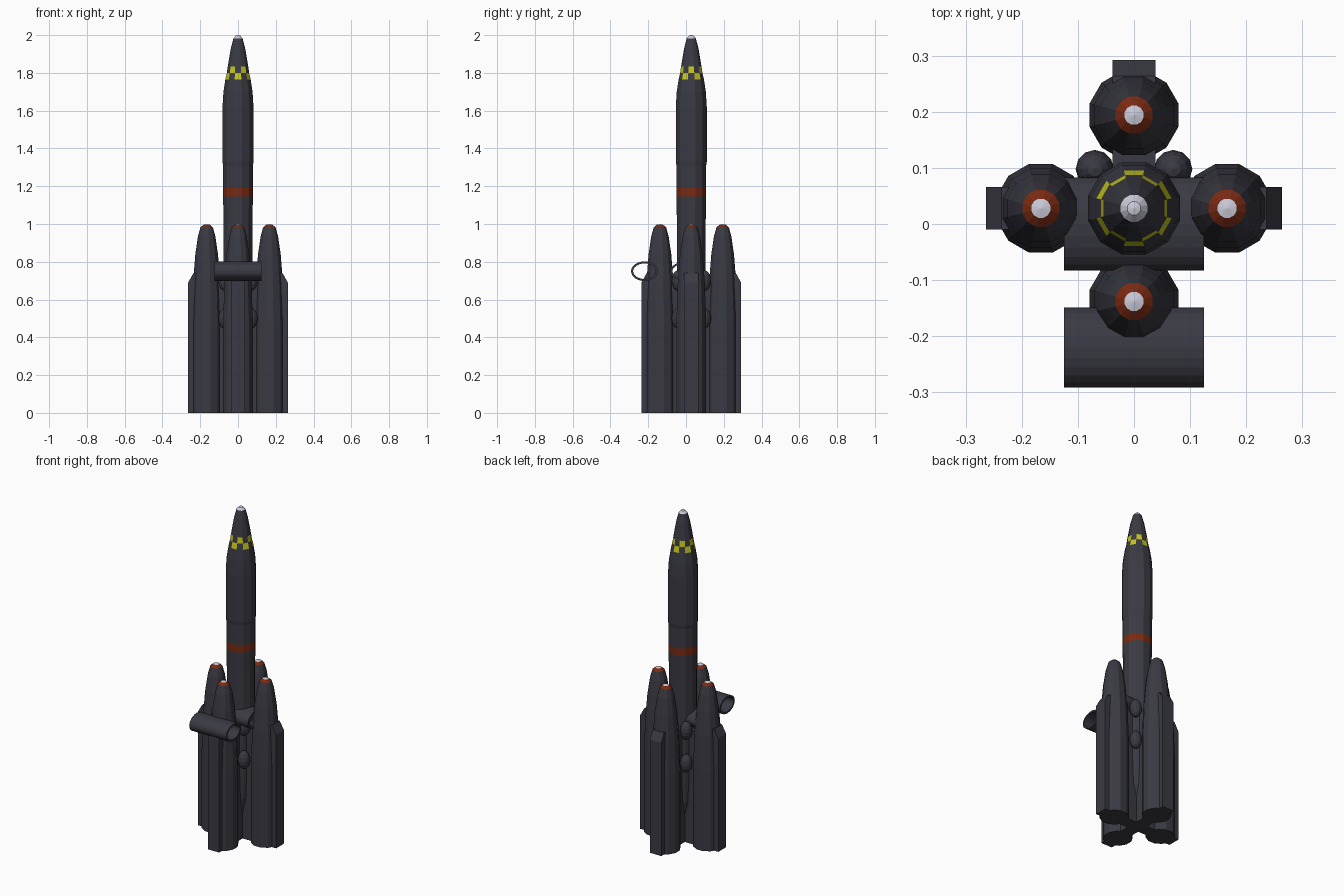
import bpy, bmesh, math
from mathutils import Matrix

cube = bpy.data.objects.get("Cube")
if cube:
    bpy.data.objects.remove(cube, do_unlink=True)


def material(name, rgb):
    m = bpy.data.materials.new(name)
    m.use_nodes = True
    m.diffuse_color = (*rgb, 1)
    m.node_tree.nodes["Principled BSDF"].inputs["Base Color"].default_value = (*rgb, 1)
    return m


MATS = [material("dark_slate", (0.042, 0.042, 0.056)),
        material("rust_red", (0.19, 0.023, 0.006)),
        material("warning_yellow", (0.56, 0.56, 0.012)),
        material("pale_silver", (0.6, 0.6, 0.7))]
DARK, RED, YELLOW, SILVER = range(4)
CY = 0.028       # rocket axis in y
ARM = 0.166      # booster distance from the axis
SIDES = 12


def finish(name, bm, loc=(0, 0, 0)):
    bmesh.ops.recalc_face_normals(bm, faces=bm.faces)
    me = bpy.data.meshes.new(name)
    bm.to_mesh(me)
    bm.free()
    for m in MATS:
        me.materials.append(m)
    ob = bpy.data.objects.new(name, me)
    ob.location = loc
    bpy.context.collection.objects.link(ob)
    return ob


def lathe(name, profile, loc, paint):
    """Turn (radius, height) points into a faceted body; paint(row, side) picks the colour."""
    bm = bmesh.new()
    rings = []
    for r, z in profile:
        if r == 0:
            rings.append([bm.verts.new((0, 0, z))] * SIDES)
            continue
        r /= math.cos(math.pi / SIDES)
        angles = [2 * math.pi * (k + 0.5) / SIDES for k in range(SIDES)]
        rings.append([bm.verts.new((r * math.cos(a), r * math.sin(a), z)) for a in angles])
    for row, (lo, hi) in enumerate(zip(rings, rings[1:])):
        for k in range(SIDES):
            n = (k + 1) % SIDES
            quad = list(dict.fromkeys([lo[k], lo[n], hi[n], hi[k]]))
            bm.faces.new(quad).material_index = paint(row, k)
    bm.faces.new(rings[0])
    return finish(name, bm, loc)


# Core stage with red band, checkered yellow collar and silver tip
core = [(0.045, 0.0), (0.052, 0.16), (0.07, 0.25), (0.076, 0.40), (0.076, 1.0),
        (0.079, 1.145), (0.079, 1.19), (0.079, 1.31), (0.082, 1.33), (0.082, 1.62),
        (0.077, 1.70), (0.067, 1.765), (0.059, 1.80), (0.054, 1.835),
        (0.038, 1.93), (0.024, 1.983), (0.012, 1.997), (0, 2.0)]


def paint_core(row, side):
    z = core[row][1]
    if z == 1.145:
        return RED
    if (z == 1.765 and side % 2 == 0) or (z == 1.80 and side % 2 == 1):
        return YELLOW
    return SILVER if z > 1.98 else DARK


lathe("core_stage", core, (0, CY, 0), paint_core)

# Four side boosters with red collars and silver tips
booster = [(0.079, 0.0), (0.079, 0.48), (0.071, 0.70), (0.060, 0.84),
           (0.046, 0.935), (0.033, 0.982), (0.017, 0.996), (0, 1.0)]


def paint_booster(row, side):
    r = booster[row][0]
    return SILVER if r < 0.02 else RED if r < 0.04 else DARK


for i, label in enumerate(("left", "back", "right", "front")):
    a = i * math.pi / 2
    lathe(label + "_booster", booster,
          (ARM * math.cos(a), CY + ARM * math.sin(a), 0), paint_booster)

# Two crossing spines that join the boosters and stand out as fins
half = [(0.264, 0), (0.264, 0.69), (0.236, 0.74), (0.16, 0.74), (0.12, 0.69)]
outline = half + [(-x, z) for x, z in reversed(half)]
for name, turn in (("side_spine", 0), ("front_back_spine", math.pi / 2)):
    bm = bmesh.new()
    face = bm.faces.new([bm.verts.new((x, -0.038, z)) for x, z in outline])
    out = bmesh.ops.extrude_face_region(bm, geom=[face])
    bmesh.ops.translate(bm, vec=(0, 0.076, 0),
                        verts=[v for v in out["geom"] if isinstance(v, bmesh.types.BMVert)])
    finish(name, bm, (0, CY, 0)).rotation_euler.z = turn

# Rounded tanks on the core, two stacked in each gap between boosters
for sx in (-1, 1):
    for sy in (-1, 1):
        for level, z in (("lower", 0.50), ("upper", 0.70)):
            bm = bmesh.new()
            bmesh.ops.create_uvsphere(bm, u_segments=12, v_segments=8, radius=1,
                                      matrix=Matrix.Diagonal((0.034, 0.034, 0.055, 1)))
            side = ("left" if sx > 0 else "right") + ("_back" if sy > 0 else "_front")
            finish(f"{level}_{side}_tank", bm, (sx * 0.07, CY + sy * 0.07, z))


# Open oval sleeves lying across the rocket
def sleeve(name, y, ry, rz=0.052, wall=0.011, n=24, half_len=0.125):
    bm = bmesh.new()
    loops = []
    for x, t in ((-half_len, 0), (half_len, 0), (half_len, wall), (-half_len, wall)):
        loops.append([bm.verts.new((x, (ry - t) * math.cos(2 * math.pi * k / n),
                                    (rz - t) * math.sin(2 * math.pi * k / n)))
                      for k in range(n)])
    for i in range(4):
        p, q = loops[i], loops[(i + 1) % 4]
        for k in range(n):
            m = (k + 1) % n
            bm.faces.new((p[k], p[m], q[m], q[k]))
    finish(name, bm, (0, y, 0.75))


sleeve("front_sleeve", -0.22, 0.071)
sleeve("inner_sleeve", 0.0, 0.083)
